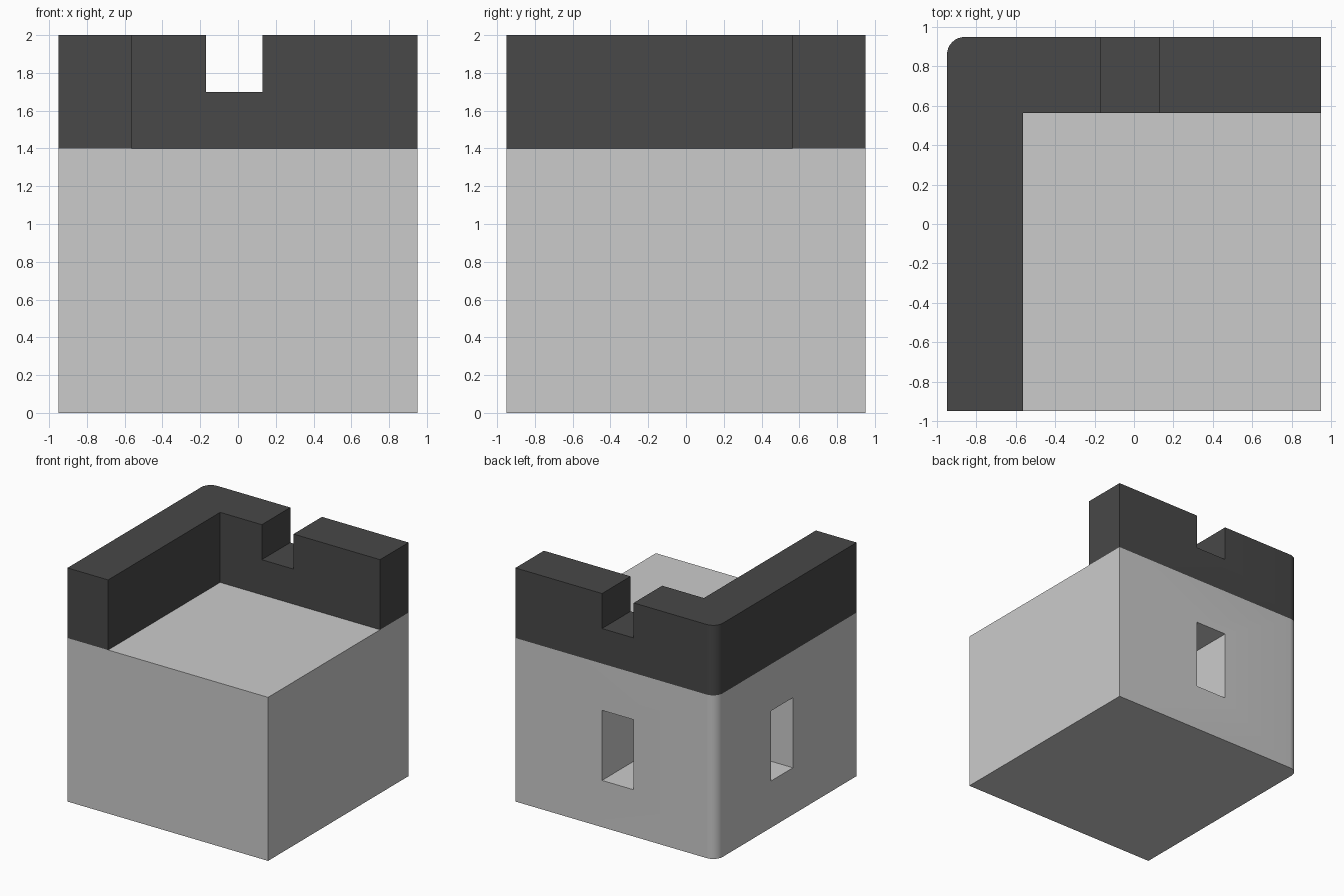
import bpy, bmesh, math

if "Cube" in bpy.data.objects:
    bpy.data.objects.remove(bpy.data.objects["Cube"], do_unlink=True)

HALF, ROOF, TOP = 0.95, 1.4, 2.0
INNER = HALF - 0.385          # inner faces of the parapet
RADIUS = 0.09                 # rounded back corner


def material(name, value):
    mat = bpy.data.materials.new(name)
    mat.use_nodes = True
    colour = (value, value, value, 1)
    mat.diffuse_color = colour
    mat.node_tree.nodes["Principled BSDF"].inputs["Base Color"].default_value = colour
    return mat


def prism(name, outline, z0, z1, mat):
    """Extrude a counter-clockwise outline from z0 to z1."""
    bm = bmesh.new()
    base = bm.faces.new([bm.verts.new((x, y, z0)) for x, y in outline])
    extruded = bmesh.ops.extrude_face_region(bm, geom=[base], use_keep_orig=True)
    for item in extruded["geom"]:
        if isinstance(item, bmesh.types.BMVert):
            item.co.z = z1
    bmesh.ops.recalc_face_normals(bm, faces=bm.faces)
    mesh = bpy.data.meshes.new(name)
    bm.to_mesh(mesh)
    bm.free()
    obj = bpy.data.objects.new(name, mesh)
    bpy.context.collection.objects.link(obj)
    mesh.materials.append(mat)
    return obj


def carve(obj, cutter):
    mod = obj.modifiers.new("Carve", "BOOLEAN")
    mod.operation = "DIFFERENCE"
    mod.solver = "EXACT"
    mod.object = cutter
    cutter.hide_render = True
    bpy.context.view_layer.objects.active = obj
    bpy.ops.object.modifier_apply(modifier=mod.name)
    bpy.data.objects.remove(cutter, do_unlink=True)


def smooth(obj):
    bpy.ops.object.select_all(action="DESELECT")
    obj.select_set(True)
    bpy.context.view_layer.objects.active = obj
    bpy.ops.object.shade_smooth_by_angle(angle=math.radians(30))


stone = material("light grey stone", 0.6)
slate = material("dark grey parapet", 0.065)

# Rounded corner shared by the walls and the parapet
centre = HALF - RADIUS
corner = []
for i in range(9):
    a = math.pi / 2 * (1 + i / 8)
    corner.append((-centre + RADIUS * math.cos(a), centre + RADIUS * math.sin(a)))

# Solid tower block
walls = prism("tower_walls", [(-HALF, -HALF), (HALF, -HALF), (HALF, HALF)] + corner,
              0, ROOF, stone)

# Window openings in the back and side, meeting in the middle
left, right, near, far = -0.17, 0.13, -0.09, 0.21
out = HALF + 0.1
passage = [(-out, near), (right, near), (right, out), (left, out), (left, far), (-out, far)]
carve(walls, prism("window_cutter", passage, 0.4, 1.0, stone))
smooth(walls)

# L-shaped parapet with one crenel
parapet = prism("parapet",
                [(-HALF, -HALF), (-INNER, -HALF), (-INNER, INNER), (HALF, INNER),
                 (HALF, HALF)] + corner, ROOF, TOP, slate)
crenel = [(left, 0.4), (right, 0.4), (right, out), (left, out)]
carve(parapet, prism("crenel_cutter", crenel, 1.7, 2.2, slate))
smooth(parapet)
